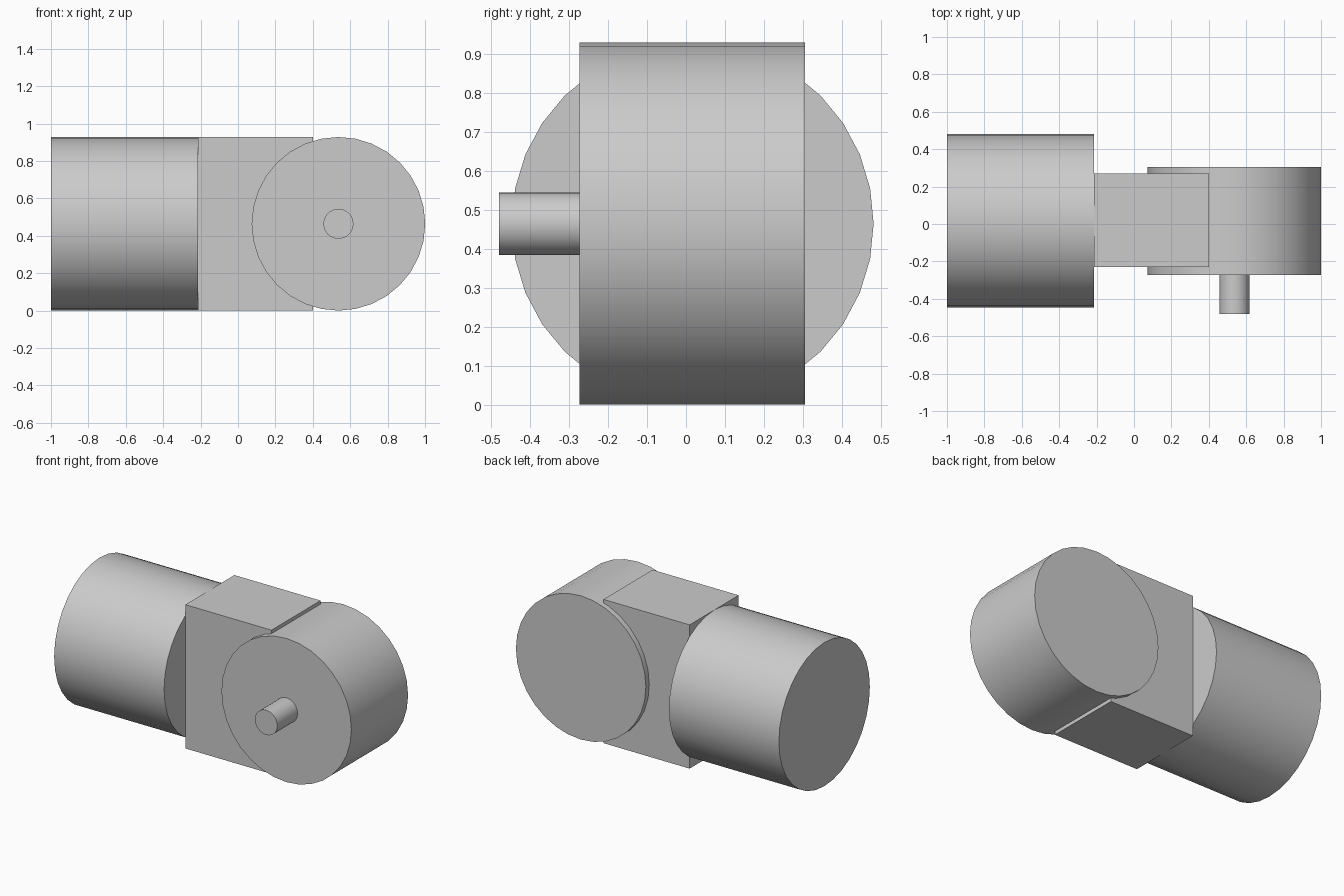
import bpy, math
from mathutils import Vector

cube = bpy.data.objects.get("Cube")
if cube:
    bpy.data.objects.remove(cube, do_unlink=True)

grey = bpy.data.materials.new("light grey")
grey.use_nodes = True
colour = (0.6, 0.6, 0.6, 1)
grey.diffuse_color = colour
grey.node_tree.nodes["Principled BSDF"].inputs["Base Color"].default_value = colour

MID_Z = 0.464
RADIUS = 0.464


def finish(name):
    ob = bpy.context.object
    ob.name = name
    ob.data.materials.append(grey)
    return ob


def cylinder(name, start, end, radius):
    """Smooth-sided cylinder between two points."""
    a, b = Vector(start), Vector(end)
    axis = b - a
    bpy.ops.mesh.primitive_cylinder_add(
        vertices=32, radius=radius, depth=axis.length, location=(a + b) / 2,
        rotation=axis.to_track_quat('Z', 'Y').to_euler())
    ob = finish(name)
    bpy.ops.object.shade_smooth_by_angle(angle=math.radians(30))
    return ob


def box(name, low, high):
    a, b = Vector(low), Vector(high)
    bpy.ops.mesh.primitive_cube_add(size=1, location=(a + b) / 2)
    bpy.context.object.scale = b - a
    return finish(name)


# Motor body lying along x
cylinder("motor_body", (-1, 0.017, MID_Z), (-0.215, 0.017, MID_Z), RADIUS)
# Block joining the motor to the gear head
box("gearbox_block", (-0.215, -0.23, 0), (0.4, 0.27, 2 * MID_Z))
# Round gear head facing the front, with its output shaft
cylinder("gear_head", (0.537, 0.305, MID_Z), (0.537, -0.273, MID_Z), RADIUS)
cylinder("output_shaft", (0.537, -0.273, MID_Z), (0.537, -0.48, MID_Z), 0.08)
